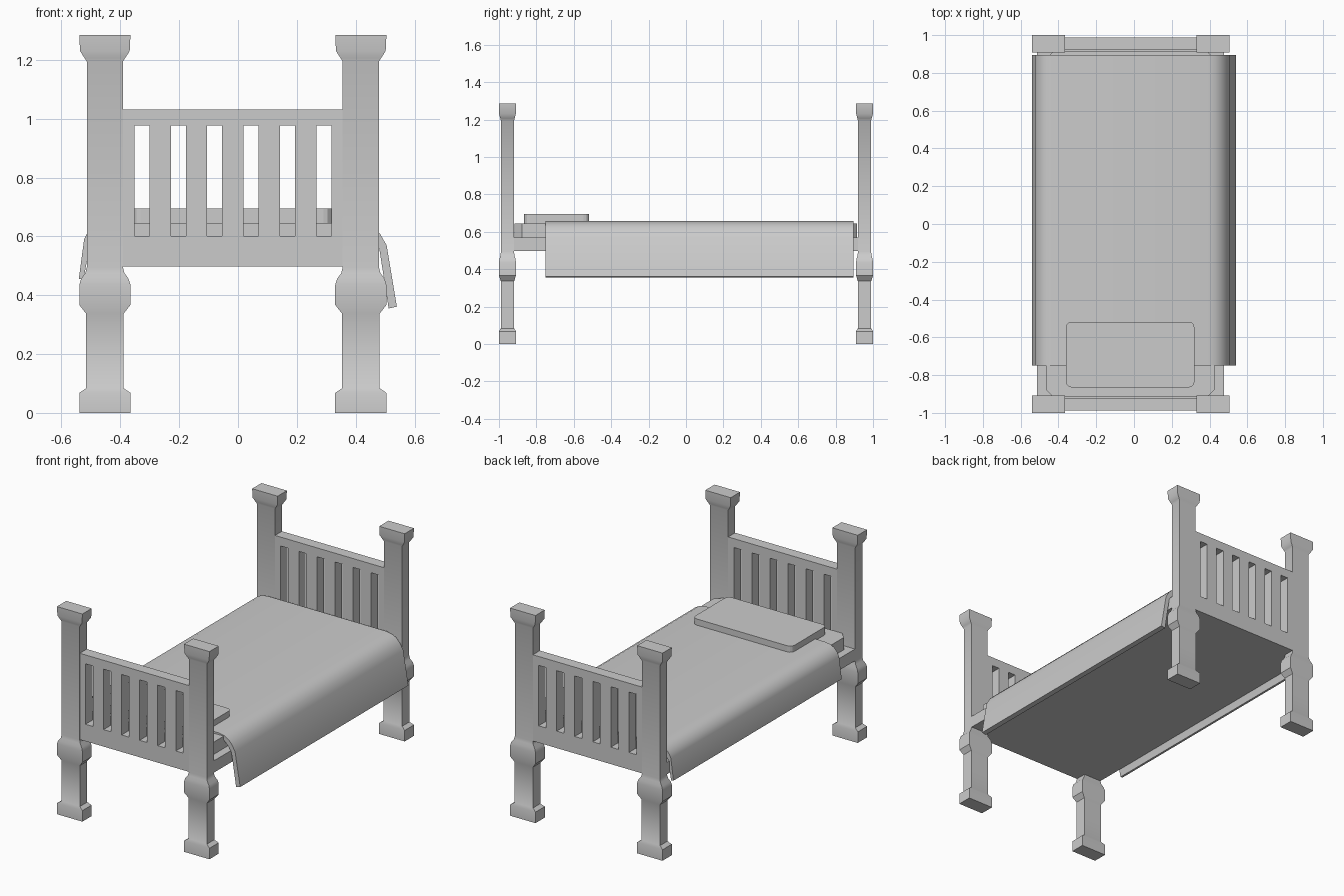
import bpy, bmesh, math

if "Cube" in bpy.data.objects:
    bpy.data.objects.remove(bpy.data.objects["Cube"])

CX = -0.0175          # the bed frame sits slightly off the blanket's centre
POST_X, POST_Y = 0.435, 0.9545


def finish(name, bm, smooth=None):
    bmesh.ops.recalc_face_normals(bm, faces=bm.faces)
    me = bpy.data.meshes.new(name)
    bm.to_mesh(me)
    bm.free()
    ob = bpy.data.objects.new(name, me)
    bpy.context.collection.objects.link(ob)
    if smooth:
        bpy.ops.object.select_all(action='DESELECT')
        ob.select_set(True)
        bpy.context.view_layer.objects.active = ob
        bpy.ops.object.shade_smooth_by_angle(angle=math.radians(smooth))
    return ob


def loft(name, rings, smooth=None):
    """Join matching point rings into a capped solid."""
    bm = bmesh.new()
    loops = [[bm.verts.new(p) for p in ring] for ring in rings]
    n = len(loops[0])
    for a, b in zip(loops, loops[1:]):
        for i in range(n):
            j = (i + 1) % n
            bm.faces.new((a[i], a[j], b[j], b[i]))
    bm.faces.new(loops[0])
    bm.faces.new(loops[-1])
    return finish(name, bm, smooth)


def slab(name, x0, x1, y0, y1, z0, z1, r=0.0, seg=1):
    """Box with optionally cut or rounded vertical corners."""
    pts = []
    for k, (x, y) in enumerate([(x1 - r, y1 - r), (x0 + r, y1 - r),
                                (x0 + r, y0 + r), (x1 - r, y0 + r)]):
        for s in range(seg + 1 if r else 1):
            a = math.pi / 2 * (k + s / seg)
            pts.append((x + r * math.cos(a), y + r * math.sin(a)))
    return loft(name, [[(x, y, z) for x, y in pts] for z in (z0, z1)])


# Posts: height, and how far out the section is (0 = shaft, 1 = full block)
PROFILE = [(0, 1), (0.068, 1), (0.084, 0.08), (0.337, 0.08), (0.367, 1),
           (0.435, 1), (0.456, 0.75), (0.475, 0.2), (0.495, 0), (1.195, 0),
           (1.206, 0.3), (1.23, 0.9), (1.285, 1)]


def post(name, cx, cy):
    rings = []
    for z, t in PROFILE:
        hx, hy = 0.0615 + 0.0255 * t, 0.035 + 0.0105 * t
        rings.append([(cx + sx * hx, cy + sy * hy, z)
                      for sx, sy in ((1, 1), (-1, 1), (-1, -1), (1, -1))])
    return loft(name, rings, 35)


# Slotted end board: grid of panels with the slot cells left out, then thickened
def slotted_board(name, cy):
    xs = [-0.38]
    for i in range(6):
        c = (i - 2.5) * 0.1236
        xs += [c - 0.0255, c + 0.0255]
    xs.append(0.38)
    zs = [0.497, 0.602, 0.976, 1.031]
    bm = bmesh.new()
    grid = [[bm.verts.new((CX + x, cy - 0.034, z)) for z in zs] for x in xs]
    for i in range(len(xs) - 1):
        for k in range(3):
            if k == 1 and i % 2 == 1:
                continue
            bm.faces.new((grid[i][k], grid[i + 1][k],
                          grid[i + 1][k + 1], grid[i][k + 1]))
    ext = bmesh.ops.extrude_face_region(bm, geom=bm.faces[:], use_keep_orig=True)
    moved = [v for v in ext['geom'] if isinstance(v, bmesh.types.BMVert)]
    bmesh.ops.translate(bm, verts=moved, vec=(0, 0.068, 0))
    return finish(name, bm)


for end, sy in (("head", -1), ("foot", 1)):
    slotted_board(end + "_board", sy * POST_Y)
    for side, sx in (("left", -1), ("right", 1)):
        post(f"{end}_post_{side}", CX + sx * POST_X, sy * POST_Y)

# Bed base, mattress and pillow
slab("bed_base", -0.513, 0.477, -0.922, 0.922, 0.497, 0.57)
slab("mattress", -0.467, 0.427, -0.917, 0.915, 0.57, 0.646, 0.04)
slab("pillow", -0.36, 0.32, -0.865, -0.518, 0.646, 0.695, 0.03, 3)

# Blanket: cross-section draped over the mattress, longer on the right
OUTER = [(-0.541, 0.456), (-0.523, 0.59), (-0.511, 0.614), (-0.49, 0.638),
         (-0.46, 0.652), (-0.42, 0.657), (0.39, 0.657), (0.43, 0.65),
         (0.46, 0.633), (0.482, 0.61), (0.505, 0.57), (0.54, 0.361)]
INNER = [(0.512, 0.355), (0.48, 0.56), (0.46, 0.59), (0.43, 0.62),
         (0.39, 0.633), (-0.42, 0.633), (-0.46, 0.625), (-0.488, 0.602),
         (-0.502, 0.58), (-0.525, 0.454)]
loft("blanket", [[(x, y, z) for x, z in OUTER + INNER] for y in (-0.75, 0.895)], 40)
